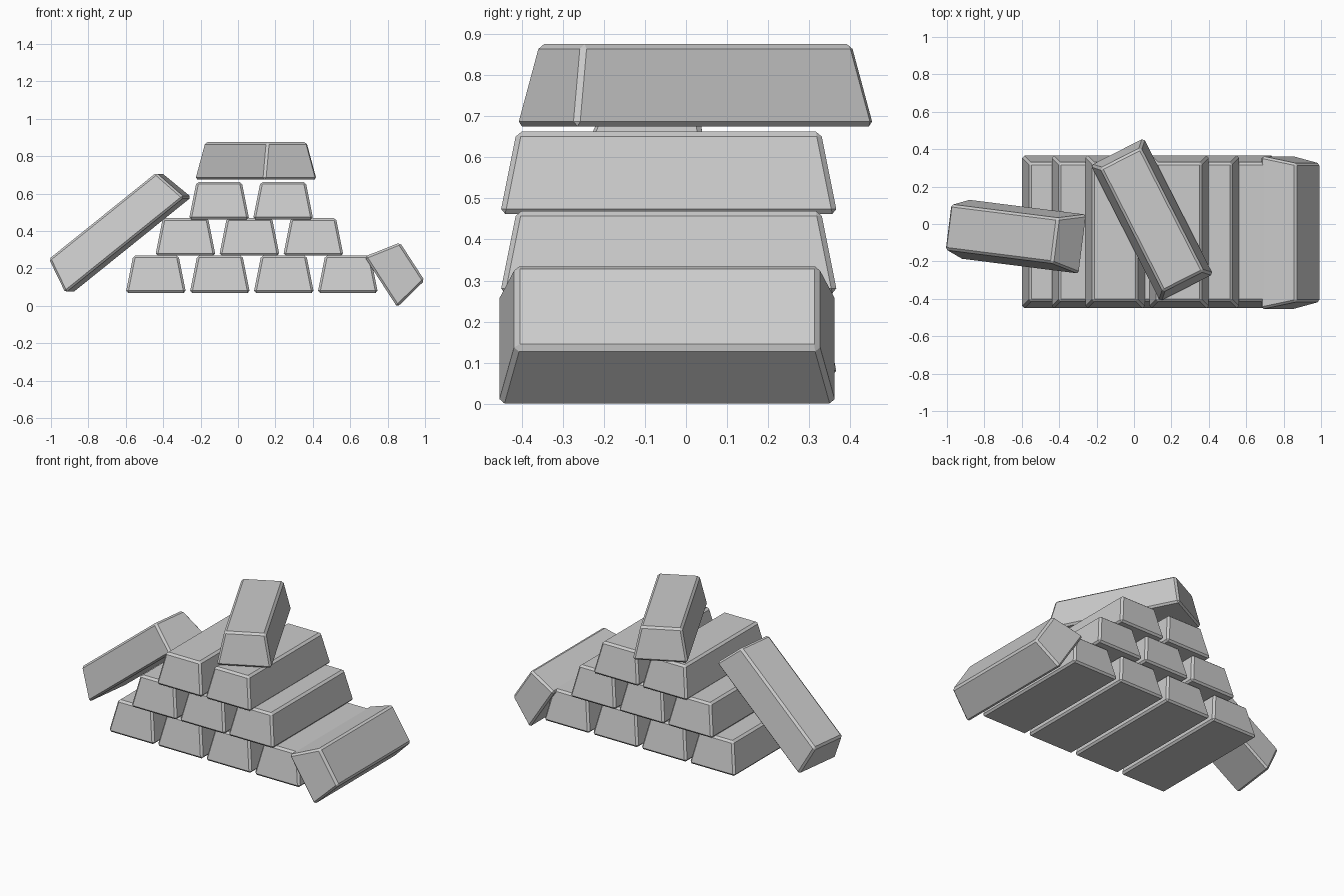
import bpy, bmesh
from math import radians
from mathutils import Matrix

if "Cube" in bpy.data.objects:
    bpy.data.objects.remove(bpy.data.objects["Cube"])

HEIGHT = 0.2
BASE = (0.161, 0.410)   # half width, half length at the bottom
TOP = (0.121, 0.370)    # half width, half length at the top


def ingot_mesh():
    """Tapered bar with its bottom face centred on the origin, all edges chamfered."""
    bm = bmesh.new()
    bmesh.ops.create_cube(bm, size=2)
    for v in bm.verts:
        hx, hy = TOP if v.co.z > 0 else BASE
        v.co = (v.co.x * hx, v.co.y * hy, HEIGHT if v.co.z > 0 else 0)
    bmesh.ops.bevel(bm, geom=bm.edges[:], offset=0.012, segments=1,
                    affect='EDGES', profile=0.5)
    bmesh.ops.recalc_face_normals(bm, faces=bm.faces[:])
    mesh = bpy.data.meshes.new("ingot")
    bm.to_mesh(mesh)
    bm.free()
    return mesh


MESH = ingot_mesh()


def place(name, loc, rot=Matrix.Identity(4)):
    ob = bpy.data.objects.new(name, MESH)
    bpy.context.collection.objects.link(ob)
    ob.matrix_world = Matrix.Translation(loc) @ rot
    return ob


def turn(deg, axis):
    return Matrix.Rotation(radians(deg), 4, axis)


# stacked rows: count, first centre x, bottom z
rows = [(4, -0.439, 0.069), (3, -0.281, 0.269), (2, -0.101, 0.462)]
for r, (count, x0, z) in enumerate(rows):
    for i in range(count):
        place(f"row_{r + 1}_bar_{i + 1}", (x0 + 0.342 * i, -0.042, z))

# bar lying askew on top
place("top_bar", (0.096, 0.023, 0.675), turn(27, 'Z'))

# bar leaning on the left of the stack
place("left_leaning_bar", (-0.586, -0.068, 0.325),
      turn(-97.2, 'Z') @ turn(38.6, 'X'))

# bar tipped against the right side
place("right_leaning_bar", (0.764, -0.046, 0.128), turn(57, 'Y'))
